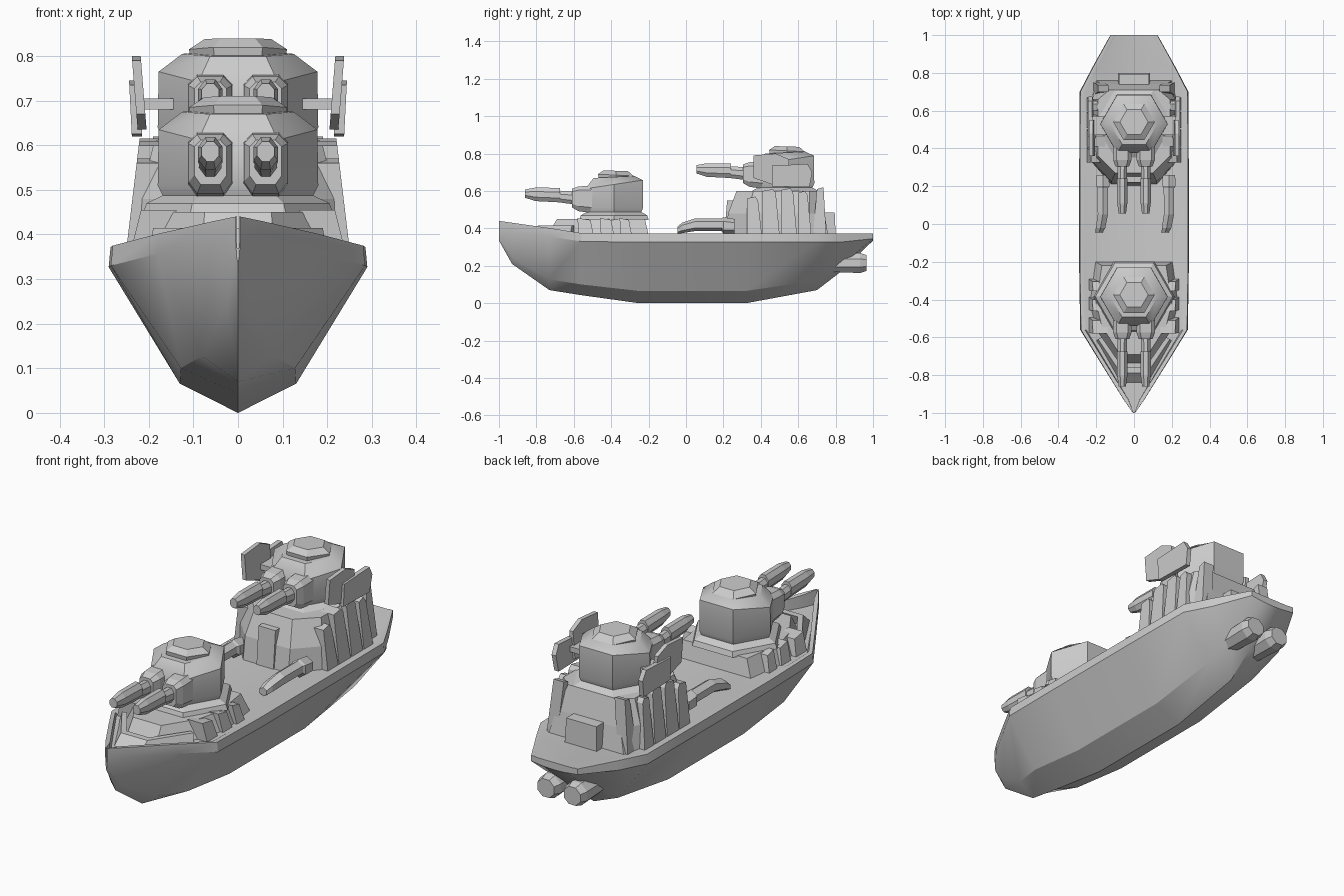
import bpy, bmesh
from math import cos, sin, pi, radians

if "Cube" in bpy.data.objects:
    bpy.data.objects.remove(bpy.data.objects["Cube"])


def loft(name, rings, smooth=0):
    """Skin equal-length closed rings and cap both ends."""
    bm = bmesh.new()
    vs = [[bm.verts.new(p) for p in r] for r in rings]
    n = len(vs[0])
    for a, b in zip(vs, vs[1:]):
        for i in range(n):
            j = (i + 1) % n
            bm.faces.new((a[i], a[j], b[j], b[i]))
    bm.faces.new(vs[0])
    bm.faces.new(vs[-1])
    bmesh.ops.recalc_face_normals(bm, faces=bm.faces)
    me = bpy.data.meshes.new(name)
    bm.to_mesh(me)
    bm.free()
    ob = bpy.data.objects.new(name, me)
    bpy.context.collection.objects.link(ob)
    if smooth:
        bpy.ops.object.select_all(action='DESELECT')
        ob.select_set(True)
        bpy.context.view_layer.objects.active = ob
        bpy.ops.object.shade_smooth_by_angle(angle=radians(smooth))
    return ob


def side_plate(name, x0, x1, yz, lean=0.0):
    """Extrude a side-view outline across x, leaning inward with height."""
    z0 = min(z for y, z in yz)
    return loft(name, [[(x - lean * (z - z0), y, z) for y, z in yz] for x in (x0, x1)])


def sym(half, z):
    """Mirror half an outline (front to back) into a closed ring."""
    return [(x, y, z) for x, y in half] + [(-x, y, z) for x, y in reversed(half)]


def tube(name, x, stations, n=8):
    """Tube along y: stations are (y, dx, z, rx, rz)."""
    return loft(name, [[(x + dx + rx * cos((i + .5) * 2 * pi / n), y,
                         z + rz * sin((i + .5) * 2 * pi / n)) for i in range(n)]
                       for y, dx, z, rx, rz in stations])


# Hull: (y, half width, edge height, keel height)
DECK = 0.37
rings = []
for y, w, top, keel in [(-1, .006, .44, .335), (-.93, .055, .43, .21), (-.73, .18, .402, .07),
                        (-.56, .285, .375, .043), (-.25, .29, .372, 0), (.32, .29, .372, 0),
                        (.7, .288, .372, .07), (.83, .22, .372, .17), (1, .125, .372, .335)]:
    low = max(top - .045, keel + .01)
    rim = max(w - .025, w * .3)
    half = [(w * .45, keel + .2 * (low - keel)), (w, low), (w * .985, top),
            (rim, top), (rim * .97, DECK)]
    rings.append([(0, y, keel)] + [(x, y, z) for x, z in half]
                 + [(-x, y, z) for x, z in reversed(half)])
loft("hull", rings, 28)

# Stern propulsion nozzles
for s in (-1, 1):
    tube("stern_nozzle", s * .07, [(.74, 0, .215, .05, .05), (.93, 0, .215, .06, .058),
                                   (.965, 0, .215, .048, .046)])


def turret(label, cy, z0):
    """Twin-gun turret, floor height z0."""
    def hexa(r, dz, tilt=0.0, oy=0.0):
        return [(r * cos(i * pi / 3), cy + oy + r * sin(i * pi / 3),
                 z0 + dz + tilt * r * sin(i * pi / 3)) for i in range(6)]
    loft(label + "_turret_ring", [hexa(.215, -.035), hexa(.205, -.01), hexa(.16, .012)])
    loft(label + "_turret_body", [hexa(.165, 0), hexa(.18, .03), hexa(.178, .155, .15),
                                  hexa(.125, .195, .05)], 40)
    loft(label + "_turret_hatch", [hexa(.105, .18, 0, .01), hexa(.11, .205, -.05, .01),
                                   hexa(.075, .228, -.03, .01)])
    for s in (-1, 1):
        x = s * .062
        # Gun housing tapering forward
        loft(label + "_gun_housing",
             [[(x + a * w, cy + y, z0 + z + b * h) for a, b in
               ((-1, -.6), (-.6, -1), (.6, -1), (1, -.6), (1, .7), (.6, 1), (-.6, 1), (-1, .7))]
              for y, w, z, h in ((-.1, .05, .075, .075), (-.19, .049, .078, .066),
                                 (-.225, .036, .082, .05))])
        # Barrel with thick jacket
        tube(label + "_gun_barrel", x,
             [(cy - .2, 0, z0 + .082, .028, .038), (cy - .29, 0, z0 + .09, .026, .034),
              (cy - .29, 0, z0 + .098, .03, .042), (cy - .42, 0, z0 + .102, .029, .039),
              (cy - .475, 0, z0 + .106, .021, .024)])


turret("front", -.385, .48)
turret("rear", .53, .61)

# Front turret foundation and breakwater
loft("front_base", [sym([(.08, -.74), (.2, -.56), (.235, -.42), (.205, -.2)], .365),
                    sym([(.075, -.69), (.17, -.54), (.2, -.42), (.17, -.22)], .45)])
loft("breakwater", [sym([(.07, -.85), (.2, -.62), (.17, -.6), (.06, -.78)], .36),
                    sym([(.07, -.79), (.19, -.61), (.17, -.6), (.06, -.76)], .415)])

# Rear superstructure with chamfered corners
loft("superstructure", [sym([(.12, .21), (.225, .33), (.225, .66), (.2, .76)], .365),
                        sym([(.12, .225), (.22, .33), (.22, .66), (.17, .74)], .48),
                        sym([(.1, .27), (.19, .36), (.19, .66), (.13, .71)], .6)])
loft("front_door", [sym([(.045, .205), (.045, .26)], .37), sym([(.045, .22), (.045, .28)], .55)])
loft("stern_locker", [sym([(.085, .72), (.085, .80)], .37), sym([(.08, .70), (.08, .795)], .485)])

for s in (-1, 1):
    # Armour slabs along the superstructure
    for y, d, top in ((.36, .07, .57), (.45, .08, .61), (.545, .075, .615), (.63, .06, .60)):
        side_plate("armour_slab", s * .18, s * .25,
                   [(y - d / 2, .37), (y + d / 2 + .01, .37), (y + d / 2 - .01, top - .02),
                    (y + d / 2 - .025, top), (y - d / 2, top - .01)], s * .12)
    side_plate("tail_slab", s * .16, s * .215, [(.68, .37), (.75, .37), (.735, .62), (.70, .61)], s * .1)
    # Armour blocks beside the front turret
    for y, d in ((-.535, .08), (-.42, .07), (-.32, .06)):
        side_plate("side_block", s * .16, s * .24,
                   [(y - d / 2, .365), (y + d / 2, .365), (y + d / 2 - .015, .445),
                    (y - d / 2 - .005, .455)], s * .25)
    # Shields on arms either side of the rear turret
    side_plate("shield_front", s * .205, s * .225,
               [(.36, .67), (.46, .635), (.55, .64), (.55, .77), (.48, .80), (.36, .79)], -s * .08)
    side_plate("shield_rear", s * .215, s * .238,
               [(.46, .625), (.66, .62), (.675, .70), (.65, .745), (.46, .735)], -s * .05)
    side_plate("shield_arm", s * .12, s * .225, [(.47, .68), (.57, .68), (.57, .705), (.47, .705)])

# Drooping deck guns (both bend the same way)
for x in (-.165, .185):
    tube("deck_gun", x, [(.26, 0, .41, .038, .04), (.2, 0, .415, .04, .045),
                         (.19, 0, .42, .032, .034), (.05, 0, .42, .031, .034),
                         (-.02, -.012, .403, .029, .028), (-.045, -.02, .39, .022, .02)], 6)
